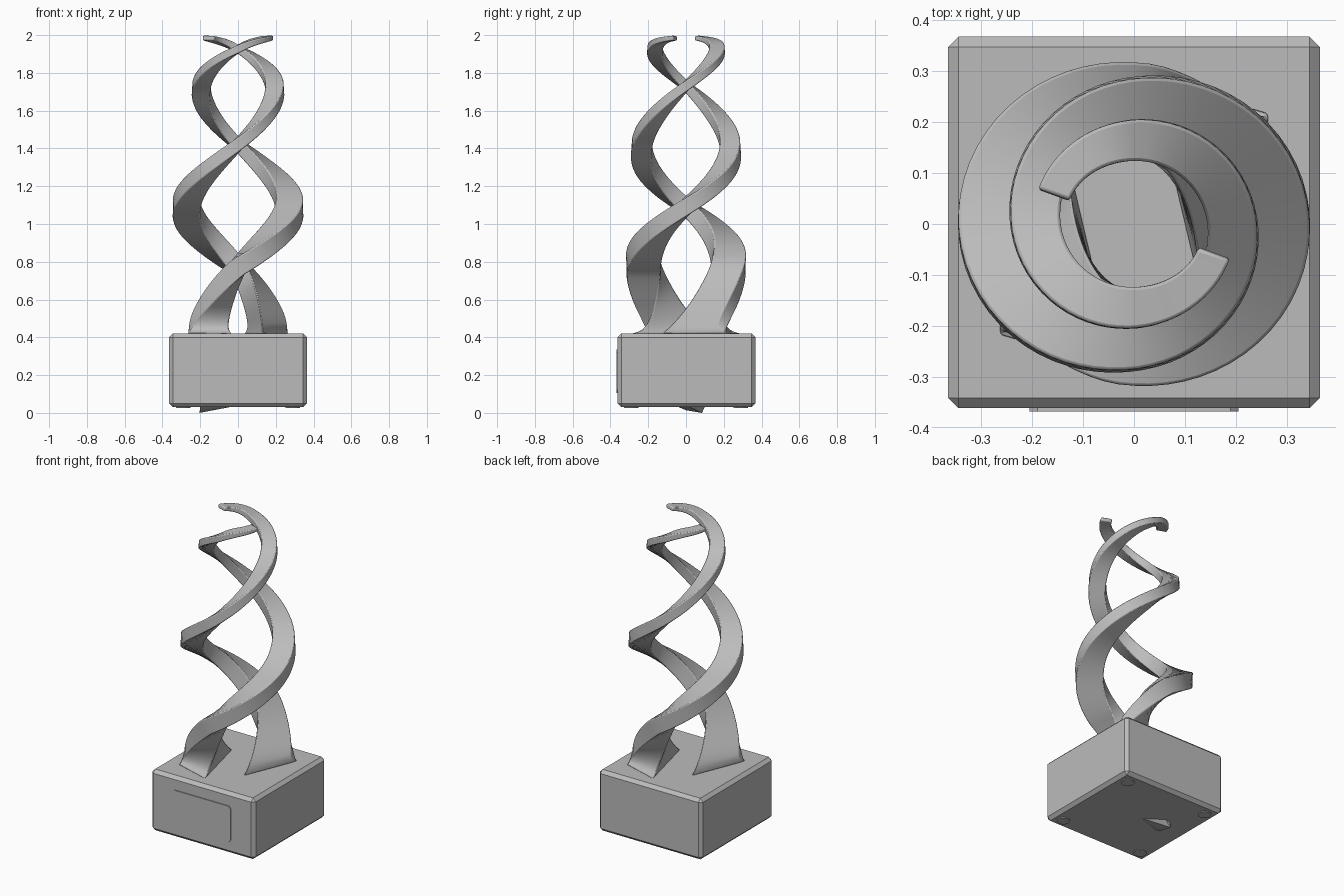
import bpy
import bmesh
from math import cos, sin, pi, radians, atan2
from mathutils import Vector

if "Cube" in bpy.data.objects:
    bpy.data.objects.remove(bpy.data.objects["Cube"], do_unlink=True)

grey = bpy.data.materials.new("satin_grey")
grey.use_nodes = True
COLOUR = (0.5, 0.5, 0.5, 1)
grey.diffuse_color = COLOUR
grey.node_tree.nodes["Principled BSDF"].inputs["Base Color"].default_value = COLOUR


def finish(bm, name, bevel=0, segments=1, smooth=False):
    bmesh.ops.recalc_face_normals(bm, faces=bm.faces)
    mesh = bpy.data.meshes.new(name)
    bm.to_mesh(mesh)
    bm.free()
    mesh.materials.append(grey)
    ob = bpy.data.objects.new(name, mesh)
    bpy.context.collection.objects.link(ob)
    if bevel:
        mod = ob.modifiers.new("edges", "BEVEL")
        mod.width, mod.segments = bevel, segments
        mod.limit_method, mod.angle_limit = "ANGLE", radians(40)
    if smooth:
        bpy.ops.object.select_all(action="DESELECT")
        ob.select_set(True)
        bpy.context.view_layer.objects.active = ob
        bpy.ops.object.shade_smooth_by_angle(angle=radians(40))
    return ob


def box(name, centre, size, bevel=0):
    bm = bmesh.new()
    bmesh.ops.create_cube(bm, size=1)
    for v in bm.verts:
        v.co = Vector(centre) + Vector(a * b for a, b in zip(v.co, size))
    return finish(bm, name, bevel)


# Pedestal block, name plate and feet
box("pedestal", (0, 0.003, 0.225), (0.73, 0.73, 0.39), 0.02)
bm = bmesh.new()
w, h, cut = 0.205, 0.115, 0.015
outline = [(w - cut, h), (w, h - cut), (w, cut - h), (w - cut, -h)]
outline += [(-x, z) for x, z in reversed(outline)]
face = bm.faces.new([bm.verts.new((x, -0.368, 0.22 + z)) for x, z in outline])
extruded = bmesh.ops.extrude_face_region(bm, geom=[face])["geom"]
for v in extruded:
    if isinstance(v, bmesh.types.BMVert):
        v.co.y += 0.009
finish(bm, "front_plate")

for side, sx in (("left", 1), ("right", -1)):
    for end, sy in (("front", -1), ("back", 1)):
        bm = bmesh.new()
        bmesh.ops.create_cone(bm, cap_ends=True, segments=24, radius1=0.038,
                              radius2=0.038, depth=0.012)
        bmesh.ops.translate(bm, verts=bm.verts, vec=(0.29 * sx, 0.29 * sy, 0.031))
        finish(bm, f"foot_{end}_{side}", smooth=True)

# Tilted tab poking out underneath
bm = bmesh.new()
for p in ((-0.2, -0.05, 0.035), (-0.02, 0.01, 0.035), (-0.15, 0.1, 0.035),
          (-0.2, 0.09, 0.035), (-0.204, 0.085, 0), (-0.2, 0, 0.014)):
    bm.verts.new(p)
bmesh.ops.convex_hull(bm, input=bm.verts)
finish(bm, "underside_tab")

# Ribbon stations: angle, height, inner radius, outer radius, thickness
STATIONS = [
    (20, 0.5, 0.12, 0.30, 0.1),
    (90, 0.77, 0.135, 0.315, 0.1),
    (180, 1.09, 0.2, 0.345, 0.085),
    (270, 1.42, 0.18, 0.287, 0.065),
    (360, 1.73, 0.145, 0.242, 0.05),
    (450, 1.925, 0.124, 0.205, 0.04),
    (520, 1.985, 0.135, 0.2, 0.025),
]
# Splayed base of the ribbon, in the order of the section corners
SPLAY = [Vector(p) for p in ((0.13, -0.13, 0.42), (0.255, 0.18, 0.42),
                             (0.265, 0.22, 0.42), (0.03, 0.29, 0.42))]
STEPS = 16


def spline(a, b, c, d, t):
    return 0.5 * (2 * b + (c - a) * t + (2 * a - 5 * b + 4 * c - d) * t ** 2
                  + (3 * b - a - 3 * c + d) * t ** 3)


def samples():
    last = len(STATIONS) - 1
    for i in range(last):
        near = [STATIONS[min(max(i + k, 0), last)] for k in (-1, 0, 1, 2)]
        t0, t1 = near[1][0], near[2][0]
        for j in range(STEPS + (i == last - 1)):
            t = j / STEPS
            rest = [spline(*(s[k] for s in near), t) for k in range(1, 5)]
            yield t0 + (t1 - t0) * t, *rest


def ribbon(name, turn):
    data = list(samples())
    bm = bmesh.new()
    rings = []
    for n, (angle, z, r_in, r_out, thick) in enumerate(data):
        a, b = data[max(n - 1, 0)], data[min(n + 1, len(data) - 1)]
        slope = atan2(b[1] - a[1], (r_in + r_out) / 2 * radians(b[0] - a[0]))
        th = radians(angle)
        radial = Vector((cos(th), sin(th), 0))
        along = Vector((-sin(th), cos(th), 0))
        up = (Vector((0, 0, cos(slope))) - along * sin(slope)) * thick / 2
        mid = Vector((0, 0, z))
        ring = [mid + radial * r_in + up, mid + radial * r_out + up,
                mid + radial * r_out - up, mid + radial * r_in - up]
        # Blend the lowest stretch into the splayed base
        blend = max(0, 1 - (angle - 20) / 70) ** 1.7
        ring = [p.lerp(q, blend) for p, q in zip(ring, SPLAY)]
        rings.append([bm.verts.new((p.x * turn, p.y * turn, p.z)) for p in ring])
    for low, high in zip(rings, rings[1:]):
        for k in range(4):
            m = (k + 1) % 4
            bm.faces.new((low[k], low[m], high[m], high[k]))
    bm.faces.new(rings[0])
    bm.faces.new(rings[-1])
    finish(bm, name, 0.01, 2, True)


ribbon("left_ribbon", 1)
ribbon("right_ribbon", -1)
